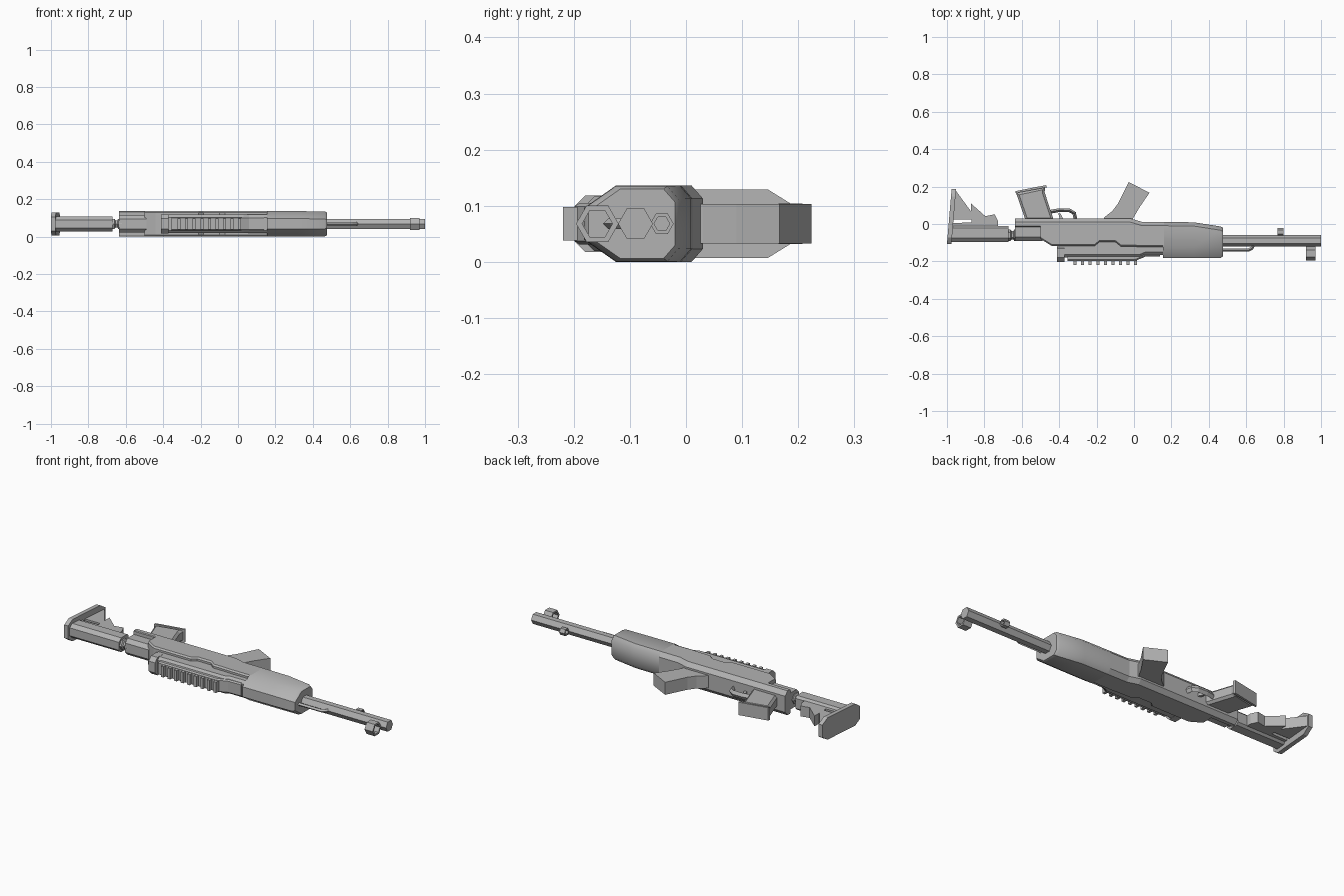
import bpy, bmesh, math
from mathutils import Vector

if "Cube" in bpy.data.objects:
    bpy.data.objects.remove(bpy.data.objects["Cube"])

ZC = 0.068  # mid plane of the rifle lying on its side

grey = bpy.data.materials.new("plain grey")
grey.diffuse_color = (0.45, 0.45, 0.45, 1)
grey.use_nodes = True
grey.node_tree.nodes["Principled BSDF"].inputs["Base Color"].default_value = (0.45, 0.45, 0.45, 1)


def finish(name, bm, smooth=None):
    bmesh.ops.recalc_face_normals(bm, faces=bm.faces)
    me = bpy.data.meshes.new(name)
    bm.to_mesh(me)
    bm.free()
    me.materials.append(grey)
    ob = bpy.data.objects.new(name, me)
    bpy.context.collection.objects.link(ob)
    if smooth:
        bpy.ops.object.select_all(action='DESELECT')
        bpy.context.view_layer.objects.active = ob
        ob.select_set(True)
        bpy.ops.object.shade_smooth_by_angle(angle=math.radians(smooth))
    return ob


def bridge(bm, rings, closed=False):
    n = len(rings[0])
    pairs = list(zip(rings, rings[1:]))
    if closed:
        pairs.append((rings[-1], rings[0]))
    else:
        bm.faces.new(rings[0])
        bm.faces.new(rings[-1])
    for a, b in pairs:
        for i in range(n):
            j = (i + 1) % n
            bm.faces.new((a[i], a[j], b[j], b[i]))


def loft(name, sections, low, high, shear=0.0, smooth=None):
    """Eight-sided sections (x, y0, y1, half depth); low/high are (y, z) chamfers."""
    bm = bmesh.new()
    rings = []
    for x, y0, y1, h in sections:
        half = [(y0, h - low[1]), (y0 + low[0], h), (y1 - high[0], h), (y1, h - high[1])]
        pts = half + [(y, -z) for y, z in reversed(half)]
        rings.append([bm.verts.new((x + shear * y, y, ZC + z)) for y, z in pts])
    bridge(bm, rings)
    return finish(name, bm, smooth)


def plate(name, pts, half, bevel=0.0):
    """Side outline given depth on both sides of the mid plane."""
    bm = bmesh.new()
    rings = [[bm.verts.new((x, y, ZC + s * half)) for x, y in pts] for s in (-1, 1)]
    bridge(bm, rings)
    if bevel:
        bmesh.ops.recalc_face_normals(bm, faces=bm.faces)
        caps = [e for e in bm.edges if abs(e.verts[0].co.z - e.verts[1].co.z) < 1e-5]
        bmesh.ops.bevel(bm, geom=caps, offset=bevel, segments=1, affect='EDGES')
    return finish(name, bm)


def hexagon(x, yc, r):
    return [(x, yc + r * math.cos(math.radians(60 * i)), ZC + r * math.sin(math.radians(60 * i)))
            for i in range(6)]


def hex_rod(name, steps, closed=False):
    """Six-sided rings (x, centre y, radius) joined along x."""
    bm = bmesh.new()
    bridge(bm, [[bm.verts.new(p) for p in hexagon(*s)] for s in steps], closed)
    return finish(name, bm)


def hex_ring(name, x0, x1, yc, r, inner):
    return hex_rod(name, [(x0, yc, r), (x1, yc, r), (x1, yc, inner), (x0, yc, inner)], True)


def bar(name, pts, r, sides=4, flat=1.0):
    """Bent bar following a path in the side plane."""
    bm = bmesh.new()
    path = [Vector((x, y, 0)) for x, y in pts]
    rings = []
    for i, p in enumerate(path):
        t = (path[min(i + 1, len(path) - 1)] - path[max(i - 1, 0)]).normalized()
        side = Vector((-t.y, t.x, 0))
        ring = []
        for k in range(sides):
            a = 2 * math.pi * k / sides
            ring.append(bm.verts.new(p + side * r * math.cos(a)
                                     + Vector((0, 0, ZC + r * flat * math.sin(a)))))
        rings.append(ring)
    bridge(bm, rings)
    return finish(name, bm)


# Receiver, with a dip along its upper edge for the cover
loft("receiver", [(-0.50, -0.08, 0.03, 0.068), (-0.44, -0.117, 0.03, 0.068),
                  (-0.21, -0.117, 0.03, 0.068), (-0.185, -0.096, 0.03, 0.068),
                  (-0.10, -0.096, 0.03, 0.068), (-0.07, -0.12, 0.03, 0.068),
                  (-0.02, -0.12, 0.03, 0.068), (0.04, -0.123, 0.012, 0.068),
                  (0.16, -0.123, 0.011, 0.068)], (0.008, 0.008), (0.02, 0.023))
loft("receiver_tail", [(-0.635, -0.015, 0.03, 0.068), (-0.50, -0.015, 0.03, 0.068)],
     (0.004, 0.004), (0.02, 0.023))
loft("rear_tube", [(-0.635, -0.09, -0.005, 0.046), (-0.49, -0.09, -0.005, 0.046)],
     (0.02, 0.02), (0.01, 0.01))

# Handguard
loft("handguard", [(0.155, -0.182, 0.011, 0.068), (0.32, -0.182, 0.009, 0.068),
                   (0.462, -0.182, -0.013, 0.067), (0.475, -0.174, -0.020, 0.062)],
     (0.057, 0.04), (0.02, 0.023), smooth=42)

# Upper cover with rail teeth
loft("top_cover", [(-0.41, -0.178, -0.08, 0.049), (0.03, -0.178, -0.08, 0.049),
                   (0.06, -0.165, -0.08, 0.049), (0.17, -0.165, -0.08, 0.049)],
     (0.015, 0.015), (0.01, 0.01))
loft("cover_end", [(-0.412, -0.202, -0.12, 0.050), (-0.372, -0.202, -0.12, 0.050)],
     (0.022, 0.022), (0.01, 0.01))
loft("rail_base", [(-0.355, -0.198, -0.15, 0.037), (0.005, -0.198, -0.15, 0.037),
                   (0.06, -0.175, -0.15, 0.037), (0.14, -0.173, -0.15, 0.037)],
     (0.008, 0.006), (0.005, 0.005))
for i in range(9):
    x = -0.315 + i * 0.0405
    plate(f"rail_tooth_{i + 1}", [(x - 0.008, -0.19), (x + 0.008, -0.19),
                                  (x + 0.008, -0.219), (x - 0.008, -0.219)], 0.030)

# Barrel, sights and gas rod
hex_rod("barrel", [(0.45, -0.09, 0.031), (1.0, -0.09, 0.031)])
hex_ring("front_sight_ring", 0.92, 0.97, -0.158, 0.038, 0.027)
hex_ring("barrel_lug_ring", 0.768, 0.80, -0.043, 0.021, 0.014)
bar("gas_rod", [(0.45, -0.139), (0.612, -0.139), (0.63, -0.13), (0.642, -0.105)], 0.009)

# Shoulder stock
hex_rod("stock_neck", [(-0.68, -0.06, 0.031), (-0.66, -0.06, 0.031), (-0.655, -0.06, 0.022),
                       (-0.645, -0.06, 0.022), (-0.64, -0.06, 0.031), (-0.62, -0.06, 0.031)])
loft("stock_tube", [(-0.985, -0.095, -0.010, 0.040), (-0.67, -0.095, -0.010, 0.040)],
     (0.02, 0.018), (0.012, 0.012))
loft("butt_plate", [(-0.991, -0.107, 0.188, 0.061), (-0.967, -0.107, 0.188, 0.061)],
     (0.035, 0.024), (0.042, 0.026), shear=0.085)
plate("stock_frame", [(-0.985, 0.005), (-0.87, 0.008), (-0.87, 0.025), (-0.97, 0.025),
                      (-0.957, 0.185), (-0.943, 0.165), (-0.872, 0.068), (-0.872, 0.11),
                      (-0.795, 0.042), (-0.745, 0.052), (-0.727, 0.015), (-0.727, -0.02),
                      (-0.985, -0.02)], 0.029)

# Grip, trigger and guard
plate("grip", [(-0.58, 0.02), (-0.63, 0.165), (-0.475, 0.198), (-0.478, 0.17), (-0.432, 0.03),
               (-0.432, 0.02)], 0.034, 0.012)
plate("grip_cap", [(-0.635, 0.165), (-0.632, 0.176), (-0.470, 0.208), (-0.466, 0.196)], 0.036)
bar("trigger_guard", [(-0.445, 0.066), (-0.40, 0.074), (-0.345, 0.073), (-0.32, 0.058),
                      (-0.312, 0.02)], 0.010, 4, 1.8)
plate("trigger", [(-0.395, 0.02), (-0.405, 0.058), (-0.393, 0.056), (-0.375, 0.02)], 0.008)

# Curved magazine
plate("magazine", [(-0.165, 0.02), (-0.16, 0.035), (-0.115, 0.07), (-0.085, 0.11), (-0.028, 0.224),
                   (0.083, 0.167), (0.03, 0.09), (-0.005, 0.03), (-0.005, 0.02)], 0.035)
